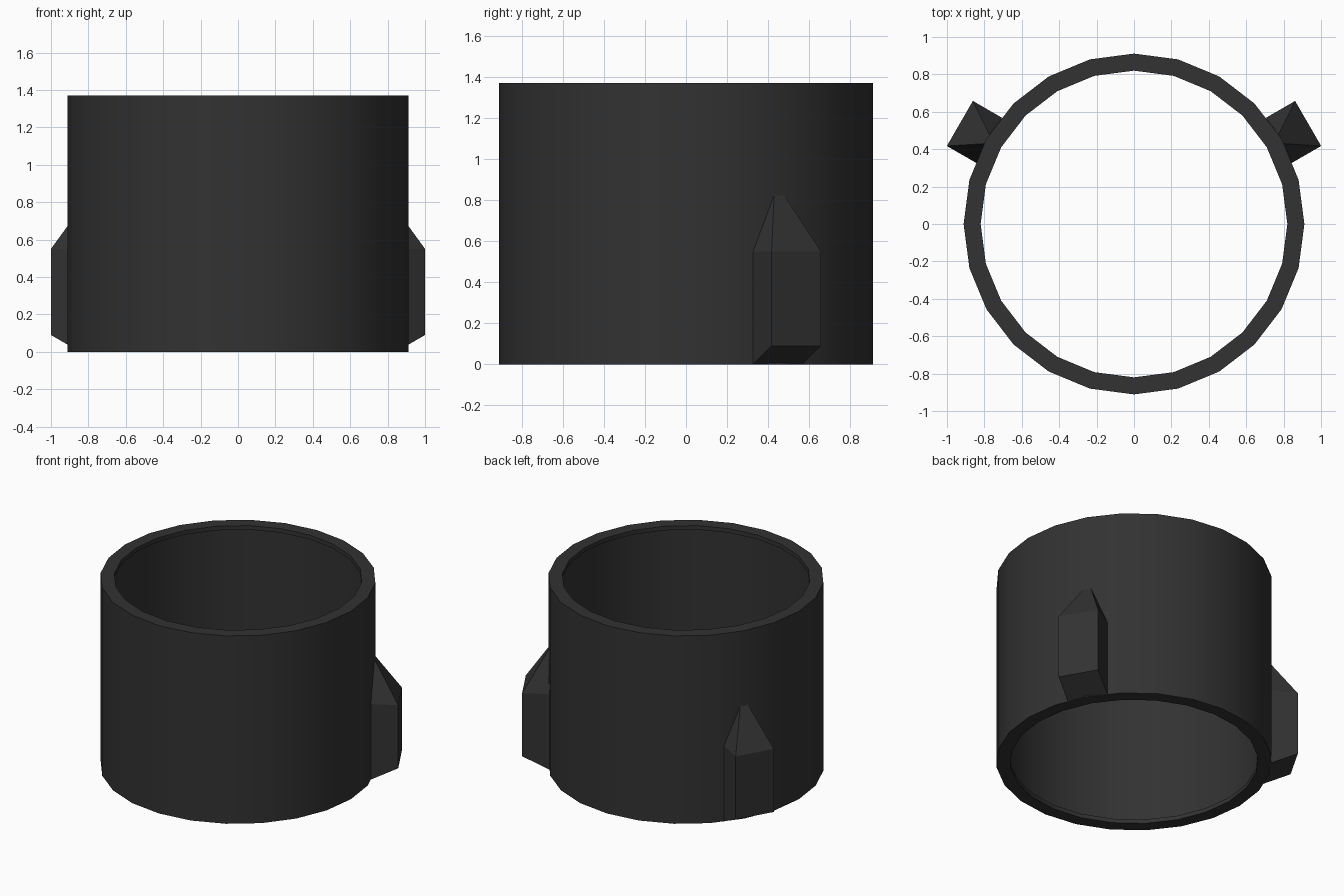
import bpy, bmesh, math

if "Cube" in bpy.data.objects:
    bpy.data.objects.remove(bpy.data.objects["Cube"])

mat = bpy.data.materials.new("charcoal")
mat.diffuse_color = (0.032, 0.032, 0.032, 1)
mat.use_nodes = True
mat.node_tree.nodes["Principled BSDF"].inputs["Base Color"].default_value = mat.diffuse_color


def make_object(name, bm):
    mesh = bpy.data.meshes.new(name)
    bm.to_mesh(mesh)
    bm.free()
    mesh.materials.append(mat)
    obj = bpy.data.objects.new(name, mesh)
    bpy.context.collection.objects.link(obj)
    return obj


# 24-sided sleeve: closed (radius, height) profile with lips overhanging a recessed wall
SIDES, H, R, LIP = 24, 1.37, 0.911, 0.03
INNER, WALL = 0.82, 0.87
section = [(WALL, LIP), (INNER, LIP), (INNER, 0), (R, 0),
           (R, H), (INNER, H), (INNER, H - LIP), (WALL, H - LIP)]
bm = bmesh.new()
rings = []
for i in range(SIDES):
    a = math.tau * i / SIDES
    rings.append([bm.verts.new((r * math.cos(a), r * math.sin(a), z)) for r, z in section])
for i in range(SIDES):
    p, q = rings[i], rings[(i + 1) % SIDES]
    for j in range(len(section)):
        k = (j + 1) % len(section)
        bm.faces.new((p[j], q[j], q[k], p[k]))
sleeve = make_object("sleeve", bm)
bpy.context.view_layer.objects.active = sleeve
sleeve.select_set(True)
bpy.ops.object.shade_smooth_by_angle(angle=math.radians(30))


# Pointed lugs on the wall, open at the back: (radius, half width, height)
def lug(name, angle):
    bm = bmesh.new()
    c, s = math.cos(angle), math.sin(angle)
    outline = [(0.894, 0.139, 0), (1.075, 0.139, 0.09), (1.075, 0.139, 0.55),
               (0.908, 0.028, 0.825), (0.894, 0.139, 0.55)]
    left, right = [[bm.verts.new((r * c - t * w * s, r * s + t * w * c, z))
                    for r, w, z in outline] for t in (1, -1)]
    for side in (left, right):
        bm.faces.new((side[0], side[1], side[2], side[4]))
        bm.faces.new((side[2], side[3], side[4]))
    for j in range(3):
        bm.faces.new((left[j], left[j + 1], right[j + 1], right[j]))
    bmesh.ops.recalc_face_normals(bm, faces=bm.faces)
    make_object(name, bm)


lug("right_lug", math.radians(30))
lug("left_lug", math.radians(150))
